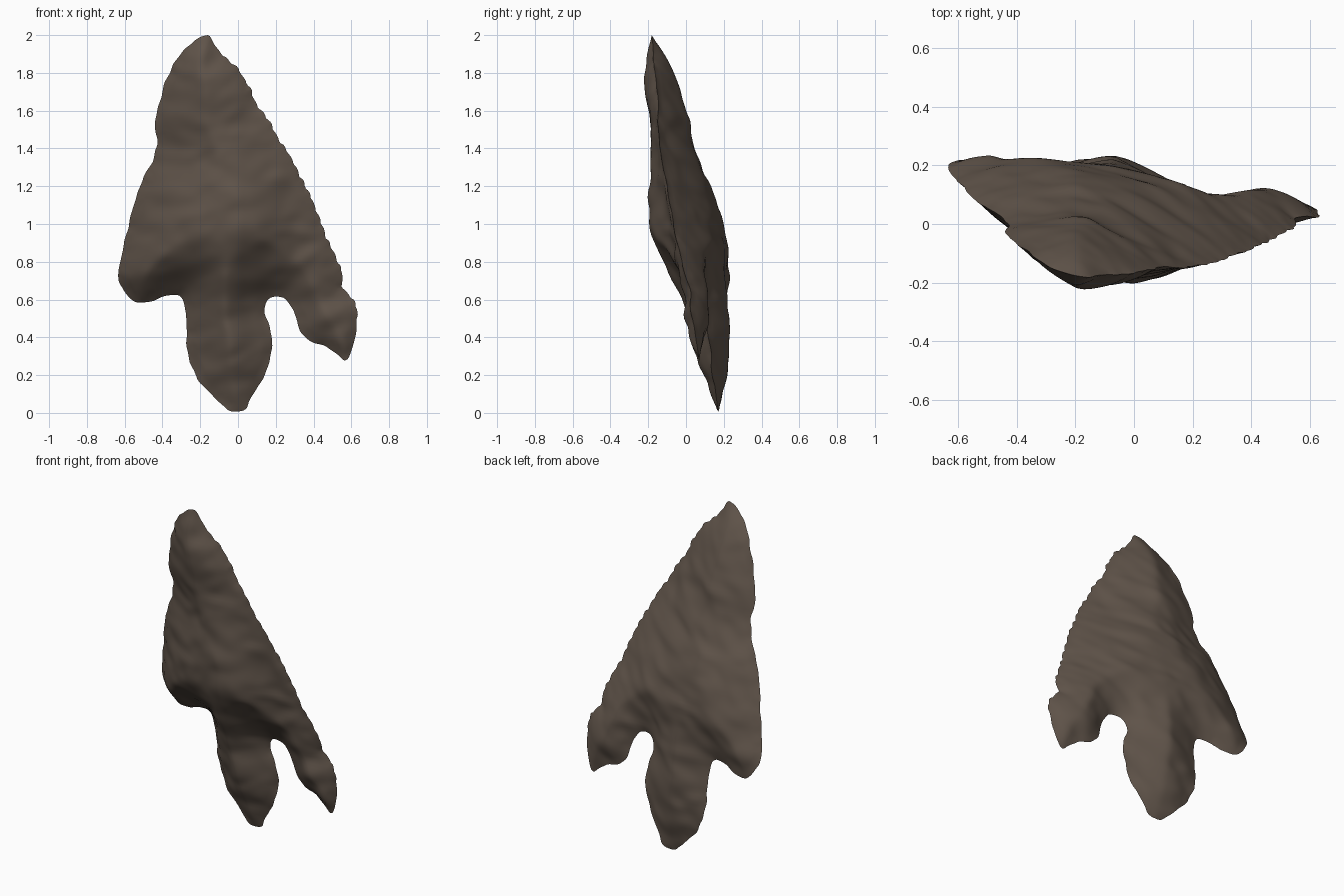
import bpy, bmesh, math
from mathutils import Vector, noise, kdtree, geometry

if "Cube" in bpy.data.objects:
    bpy.data.objects.remove(bpy.data.objects["Cube"])

# Outline in x, z: tip, serrated right edge, right barb, stem, left barb, left edge
OUTLINE = [(-.16, 2), (-.12, 1.94), (-.07, 1.88), (0, 1.82), (.06, 1.72), (.1, 1.63),
           (.16, 1.55), (.22, 1.44), (.28, 1.35), (.33, 1.25), (.38, 1.15), (.43, 1.03),
           (.48, .9), (.54, .77), (.555, .66), (.61, .6), (.63, .5), (.61, .36), (.57, .28),
           (.5, .33), (.37, .39), (.32, .46), (.29, .55), (.24, .61), (.18, .61), (.14, .55),
           (.17, .44), (.18, .34), (.14, .2), (.08, .1), (.04, .02), (-.04, .01), (-.1, .06),
           (-.19, .15), (-.26, .28), (-.27, .4), (-.28, .55), (-.31, .62), (-.38, .62),
           (-.46, .59), (-.55, .59), (-.61, .66), (-.635, .72), (-.61, .86), (-.59, .95),
           (-.53, 1.17), (-.43, 1.4), (-.44, 1.53), (-.4, 1.7), (-.34, 1.85), (-.24, 1.96)]
# Height-dependent middle surface and bulge of each face
MID = [(0, .17), (.3, .16), (.6, .122), (.9, .053), (2, -.207)]
FRONT = [(0, .08), (.3, .16), (.5, .2), (.7, .22), (.9, .22), (1.1, .19), (1.35, .14),
         (1.8, .13), (2, .09)]
BACK = [(0, .07), (.3, .08), (.6, .12), (.9, .135), (1.2, .13), (1.4, .1), (1.8, .09), (2, .06)]
STEP = .02


def lookup(table, z):
    z = min(max(z, 0), 2)
    for (a, u), (b, v) in zip(table, table[1:]):
        if z <= b:
            t = (z - a) / (b - a)
            return u + (v - u) * t
    return table[-1][1]


def clamp(t):
    return min(max(t, 0), 1)


def smooth_outline():
    pts = [Vector(p) for p in OUTLINE]
    n, out, run = len(pts), [], 0
    for i in range(n):
        a, b, c, d = (pts[(i + k) % n] for k in (-1, 0, 1, 2))
        count = max(3, round((c - b).length / .014))
        for k in range(count):
            t = k / count
            p = .5 * (2 * b + (c - a) * t + (2 * a - 5 * b + 4 * c - d) * t * t
                      + (3 * b - a - 3 * c + d) * t ** 3)
            side = Vector((c.y - b.y, b.x - c.x)).normalized()
            run += (c - b).length / count
            chip = noise.noise(Vector((run * 14, 3, 1)))
            # Uneven pressure-flaked teeth on the right edge, fine chips elsewhere
            if 2 <= i < 16:
                tooth = abs(math.sin((run + .02 * chip) * math.pi / .07)) - .5
                p -= side * (.01 * tooth + .008 * chip)
            elif i > 0:
                p += side * .009 * chip
            out.append(p)
    return out


rim = smooth_outline()
n = len(rim)
tree = kdtree.KDTree(n * 3)
for i, p in enumerate(rim):
    for k in range(3):
        q = p.lerp(rim[(i + 1) % n], k / 3)
        tree.insert((q.x, q.y, 0), i * 3 + k)
tree.balance()


def rim_distance(p):
    return tree.find((p.x, p.y, 0))[2]


# Interior points on a staggered grid
points = list(rim)
for row in range(int(2 / STEP) + 1):
    for col in range(int(1.3 / STEP) + 1):
        p = Vector((-.65 + (col + .5 * (row % 2)) * STEP, row * STEP))
        if rim_distance(p) > STEP * .6:
            points.append(p)
flat, _, tris, origin, _, _ = geometry.delaunay_2d_cdt(
    points, [], [list(range(n))], 1, 1e-6)


def middle(p):
    # Tilted, with the right edge bowed towards the front
    bow = math.sin(math.pi * clamp((p.y - .65) / 1.25))
    return lookup(MID, p.y) - .16 * p.x - .032 * clamp((p.x + .2) / .4) * bow


def scar(p, side):
    # Shallow concave flake scars separated by low ridges
    q = Vector((p.x * 3.6 + p.y * 1.4, p.y * 7 - p.x * 2.4, side * 7.3))
    q += .4 * noise.noise_vector(q * .8)
    return .024 * (noise.voronoi(q)[0][0] - .5) + .01 * noise.noise(q * 2.3)


def surface(p, side):
    d = rim_distance(p)
    reach = .36 - .2 * clamp((p.y - 1.5) / .5)
    f = 1 - (1 - clamp(d / reach)) ** 1.5
    bulge = lookup(FRONT if side < 0 else BACK, p.y) * f
    if side < 0:
        # Front face thins out towards the right edge
        bulge *= 1 - .5 * clamp(p.x / .3) * clamp((p.y - .3) / .3)
    bulge += scar(p, side) * clamp(d / .08)
    return middle(p) + side * max(bulge, .008)


# Two flaked faces joined along the shared rim
bm = bmesh.new()
is_rim = [any(o < n for o in src) for src in origin]
front, back = [], []
for p, edge in zip(flat, is_rim):
    if edge:
        y = middle(p) + .012 * noise.noise(Vector((p.x * 7, p.y * 7, 0)))
        v = bm.verts.new((p.x, y, p.y))
        front.append(v)
        back.append(v)
    else:
        front.append(bm.verts.new((p.x, surface(p, -1), p.y)))
        back.append(bm.verts.new((p.x, surface(p, 1), p.y)))
for tri in tris:
    bm.faces.new([front[i] for i in tri])
    if not all(is_rim[i] for i in tri):
        bm.faces.new([back[i] for i in reversed(tri)])

# Soften the ridge lines of both faces, keeping the rim crisp
inner = [v for vs in (front, back) for v, e in zip(vs, is_rim) if not e]
for _ in range(2):
    bmesh.ops.smooth_vert(bm, verts=inner, factor=.5, use_axis_y=True)
bmesh.ops.recalc_face_normals(bm, faces=bm.faces[:])

mesh = bpy.data.meshes.new("stone_arrowhead")
bm.to_mesh(mesh)
bm.free()
arrowhead = bpy.data.objects.new("stone_arrowhead", mesh)
bpy.context.collection.objects.link(arrowhead)
flint = bpy.data.materials.new("brown_flint")
flint.diffuse_color = (.12, .091, .07, 1)
flint.use_nodes = True
flint.node_tree.nodes["Principled BSDF"].inputs["Base Color"].default_value = flint.diffuse_color
mesh.materials.append(flint)
bpy.context.view_layer.objects.active = arrowhead
arrowhead.select_set(True)
bpy.ops.object.shade_smooth_by_angle(angle=math.radians(50))
